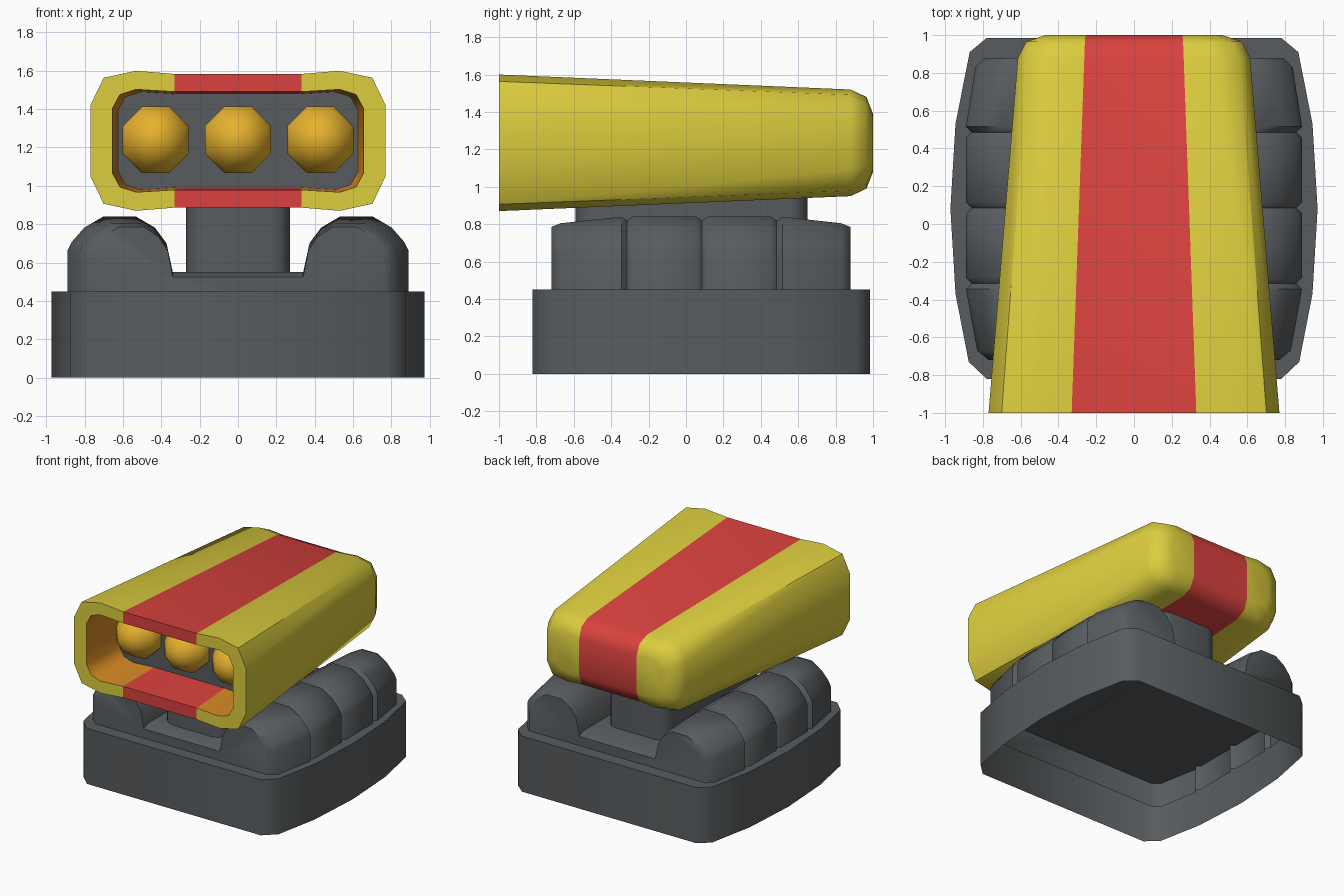
import bpy, bmesh, math

if "Cube" in bpy.data.objects:
    bpy.data.objects.remove(bpy.data.objects["Cube"])


def material(name, rgb):
    lin = [((c / 255 + 0.055) / 1.055) ** 2.4 for c in rgb]
    m = bpy.data.materials.new(name)
    m.diffuse_color = (*lin, 1)
    m.use_nodes = True
    m.node_tree.nodes["Principled BSDF"].inputs["Base Color"].default_value = m.diffuse_color
    return m


YELLOW = material("yellow", (220, 205, 62))
RED = material("red", (218, 66, 62))
GREY = material("dark grey", (88, 92, 95))
GOLD = material("gold", (230, 178, 46))
ORANGE = material("orange", (215, 138, 36))


def finish(bm, name, mats, angle):
    bmesh.ops.recalc_face_normals(bm, faces=bm.faces[:])
    me = bpy.data.meshes.new(name)
    bm.to_mesh(me)
    bm.free()
    ob = bpy.data.objects.new(name, me)
    bpy.context.collection.objects.link(ob)
    for m in mats:
        me.materials.append(m)
    bpy.ops.object.select_all(action='DESELECT')
    ob.select_set(True)
    bpy.context.view_layer.objects.active = ob
    bpy.ops.object.shade_smooth_by_angle(angle=math.radians(angle))
    return ob


def loft(bm, rings, closed=True, rule=lambda i, j: 0):
    """Skin consecutive rings of points; rule(ring, side) picks the material."""
    vs = [[bm.verts.new(p) for p in r] for r in rings]
    n = len(vs[0])
    for i in range(len(vs) - 1):
        for j in range(n if closed else n - 1):
            k = (j + 1) % n
            f = bm.faces.new((vs[i][j], vs[i][k], vs[i + 1][k], vs[i + 1][j]))
            f.material_index = rule(i, j)
    return vs


# Base: bulging outline, open underneath
half = [(0.78, -0.82), (0.875, -0.73), (0.945, -0.37), (0.972, 0.08),
        (0.945, 0.53), (0.87, 0.91), (0.78, 0.985)]
outline = half + [(-x, y) for x, y in reversed(half)]
bm = bmesh.new()
vs = loft(bm, [[(x, y, z) for x, y in outline] for z in (0, 0.45)])
bm.faces.new(vs[1])
finish(bm, "base", [GREY], 50)

# Engine block: two rows of rounded lobes split by grooves
LOBE = [(0.06, 0.52), (0.17, 0.8), (0.35, 1), (0.66, 1), (0.84, 0.8),
        (0.96, 0.54), (1, 0.38)]


def block_section(y, outer, top, floor=0.55):
    w = outer - 0.34
    h = [(0.34, floor)]
    h += [(0.34 + f * w, floor + g * (top - floor)) for f, g in LOBE]
    h += [(outer, 0.25)]
    return [(-x, y, z) for x, z in reversed(h)] + [(x, y, z) for x, z in h]


sections = [(-0.72, 0.77, 0.785, 0.525), (-0.67, 0.83, 0.805)]
for g in (-0.315, 0.085, 0.485):
    sections += [(g - 0.03, 0.89, 0.84), (g, 0.86, 0.82), (g + 0.03, 0.89, 0.84)]
sections += [(0.83, 0.84, 0.805), (0.88, 0.79, 0.785, 0.525)]
bm = bmesh.new()
vs = loft(bm, [block_section(*s) for s in sections], closed=False)
bm.faces.new(vs[0])
bm.faces.new(vs[-1])
finish(bm, "engine_block", [GREY], 50)

# Neck: rounded upright column carrying the scoop
ring = []
for cx, cy, a0 in ((1, 1, 0), (-1, 1, 90), (-1, -1, 180), (1, -1, 270)):
    for s in range(4):
        a = math.radians(a0 + s * 30)
        ring.append((cx * 0.17 + 0.1 * math.cos(a),
                     0.03 + cy * 0.52 + 0.1 * math.sin(a)))
bm = bmesh.new()
vs = loft(bm, [[(x, y, z) for x, y in ring] for z in (0.445, 0.96)])
bm.faces.new(vs[0])
bm.faces.new(vs[1])
finish(bm, "neck", [GREY], 40)

# Scoop: tapered shell, flared corners, red stripe all the way round
CZ = 1.235


def scoop_section(y, hw, hh, stripe, fr=(0.69, 0.91, 0.507)):
    q = [(stripe, hh * 0.955), (hw * fr[0], hh), (hw * fr[1], hh * 0.9), (hw, hh * fr[2])]
    right = q + [(x, -z) for x, z in reversed(q)]
    left = [(-x, z) for x, z in reversed(right)]
    return [(x, y, CZ + z) for x, z in right + left]


inner = (0.81, 0.94, 0.63)
rings = [scoop_section(1.0, 0.47, 0.155, 0.257),
         scoop_section(0.965, 0.57, 0.245, 0.26),
         scoop_section(0.88, 0.615, 0.285, 0.263),
         scoop_section(-1.0, 0.77, 0.365, 0.33),
         scoop_section(-1.0, 0.655, 0.268, 0.33, inner),
         scoop_section(-0.62, 0.625, 0.255, 0.316, inner)]


def stripe_rule(i, j):
    if j in (7, 15):
        return 1
    return 2 if i == 4 else 0


bm = bmesh.new()
vs = loft(bm, rings, rule=stripe_rule)
back = vs[0]
bm.faces.new(back[:8])
bm.faces.new(back[8:])
bm.faces.new((back[0], back[7], back[8], back[15])).material_index = 1
bm.faces.new(vs[-1]).material_index = 3          # grey plate inside the mouth
finish(bm, "scoop", [YELLOW, RED, ORANGE, GREY], 45)

# Intake domes: three eight-sided rounded plugs in the mouth
DOME = [(0.187, -0.61), (0.187, -0.67), (0.172, -0.70), (0.145, -0.75),
        (0.10, -0.795), (0.05, -0.82)]
for i, cx in enumerate((-0.43, 0, 0.43)):
    bm = bmesh.new()
    angles = [math.radians(22.5 + 45 * k) for k in range(8)]
    vs = loft(bm, [[(cx + r * math.cos(a), y, 1.24 + r * math.sin(a)) for a in angles]
                   for r, y in DOME])
    tip = bm.verts.new((cx, -0.828, 1.24))
    for k in range(8):
        bm.faces.new((vs[-1][k], vs[-1][(k + 1) % 8], tip))
    bm.faces.new(vs[0])
    finish(bm, f"intake_dome_{i + 1}", [GOLD], 50)
